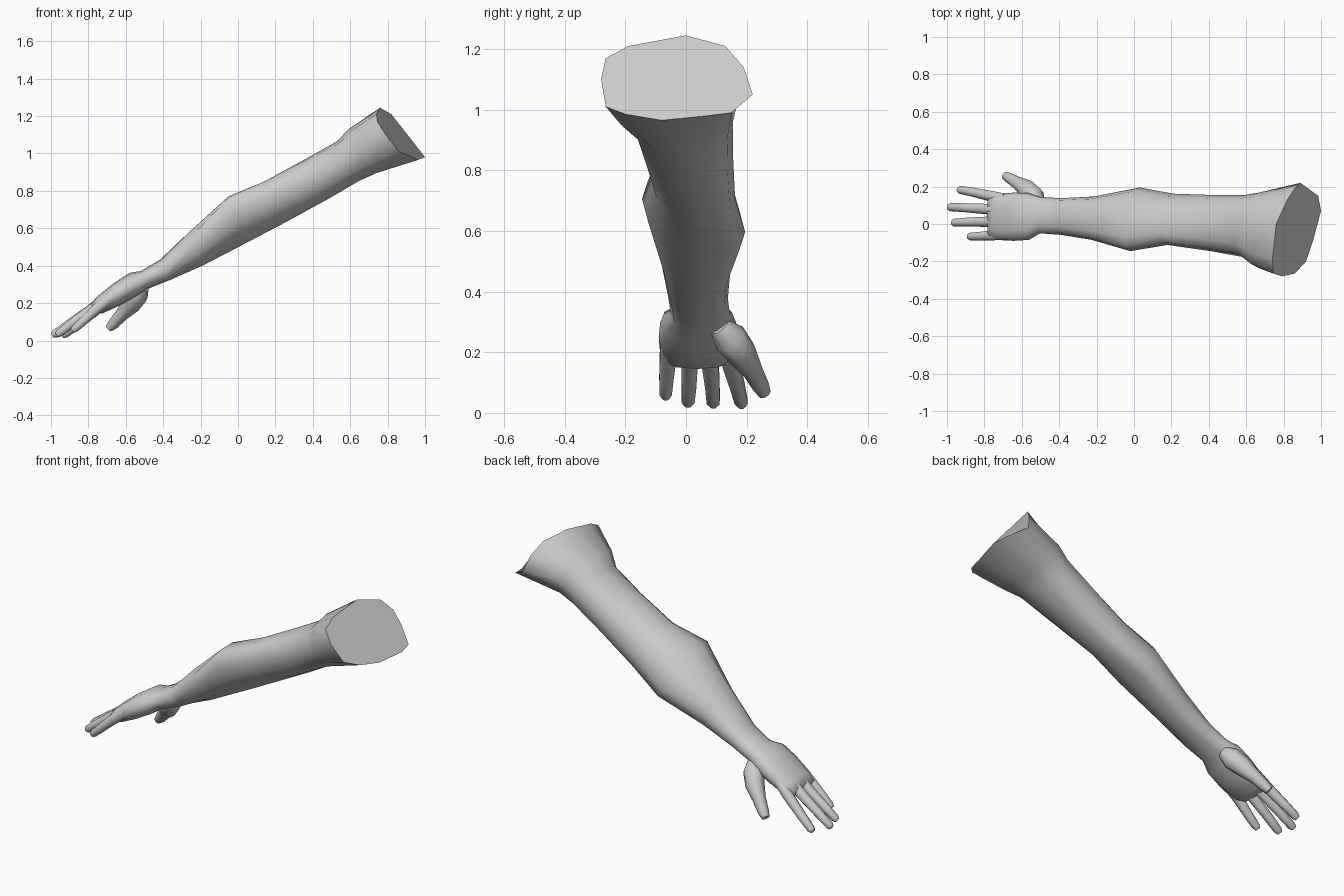
import bpy, bmesh, math
from mathutils import Vector

if "Cube" in bpy.data.objects:
    bpy.data.objects.remove(bpy.data.objects["Cube"])

skin = bpy.data.materials.new("plain grey")
skin.diffuse_color = (0.6, 0.6, 0.6, 1)
skin.use_nodes = True
skin.node_tree.nodes["Principled BSDF"].inputs["Base Color"].default_value = skin.diffuse_color
SIDES = 12


def loft(name, rings, angle=60):
    """Skin a list of point rings into one closed smooth mesh."""
    bm = bmesh.new()
    loops = [[bm.verts.new(p) for p in ring] for ring in rings]
    for a, b in zip(loops, loops[1:]):
        n = len(a)
        for i in range(n):
            j = (i + 1) % n
            bm.faces.new((a[i], a[j], b[j], b[i]))
    bm.faces.new(loops[0])
    bm.faces.new(loops[-1])
    bmesh.ops.recalc_face_normals(bm, faces=bm.faces)
    me = bpy.data.meshes.new(name)
    bm.to_mesh(me)
    bm.free()
    me.materials.append(skin)
    ob = bpy.data.objects.new(name, me)
    bpy.context.collection.objects.link(ob)
    bpy.ops.object.select_all(action='DESELECT')
    ob.select_set(True)
    bpy.context.view_layer.objects.active = ob
    bpy.ops.object.shade_smooth_by_angle(angle=math.radians(angle))
    return ob


def section(xt, zt, xb, zb, y0, y1, skew=0.0, power=0.85):
    """Rounded limb slice between a top and a bottom point, y0 to y1 wide."""
    ring = []
    for i in range(SIDES):
        a = 2 * math.pi * i / SIDES
        c, s = math.cos(a), math.sin(a)
        c = math.copysign(abs(c) ** power, c)
        s = math.copysign(abs(s) ** power, s)
        h = max(-1, min(1, c - skew * s))
        t = (1 - h) / 2
        ring.append((xt + (xb - xt) * t, (y0 + y1) / 2 + (y1 - y0) / 2 * s,
                     zt + (zb - zt) * t))
    return ring


def digit(name, path, sides=8):
    """Tapered tube through (x, y, z, radius) points."""
    pts = [Vector(p[:3]) for p in path]
    rings = []
    for k, p in enumerate(pts):
        d = (pts[min(k + 1, len(pts) - 1)] - pts[max(k - 1, 0)]).normalized()
        u = d.cross(Vector((0, 0, 1))).normalized()
        v = u.cross(d)
        r = path[k][3]
        rings.append([p + r * (u * math.cos(a) + v * math.sin(a))
                      for a in (2 * math.pi * (i + 0.5) / sides for i in range(sides))])
    return loft(name, rings)


# Slanted shoulder rim, from the top round by the back
rim = [(.76, 0, 1.245), (.82, .13, 1.21), (.86, .19, 1.14), (.89, .22, 1.05),
       (.985, .15, .99), (1, .07, .98), (.96, -.08, .965), (.92, -.2, .985),
       (.86, -.265, 1.01), (.79, -.28, 1.1), (.745, -.265, 1.17), (.74, -.19, 1.21)]

# Arm with palm, from the knuckles up to the shoulder
loft("arm_and_palm", [
    section(-.785, .20, -.77, .15, -.065, .14),
    section(-.75, .238, -.725, .145, -.085, .16),
    section(-.66, .31, -.625, .19, -.09, .168),
    section(-.58, .362, -.545, .235, -.085, .165),
    section(-.52, .372, -.485, .275, -.05, .145),
    section(-.42, .43, -.36, .325, -.058, .138),
    section(-.25, .59, -.19, .40, -.085, .147, .2),
    section(-.05, .772, .06, .53, -.145, .195, .45),
    section(.14, .85, .25, .63, -.112, .162, .3),
    section(.36, .97, .47, .75, -.145, .155, .1),
    section(.53, 1.065, .65, .855, -.178, .155),
    section(.59, 1.13, .74, .895, -.235, .167),
    rim], 75)

# Fingers
digit("index_finger", [(-.69, .135, .225, .030), (-.77, .15, .155, .030),
                       (-.86, .17, .085, .026), (-.925, .182, .035, .023), (-.94, .184, .025, .015)])
digit("middle_finger", [(-.71, .075, .22, .032), (-.79, .08, .163, .030),
                        (-.90, .087, .09, .026), (-.98, .09, .035, .023), (-.993, .09, .026, .015)])
digit("ring_finger", [(-.71, .012, .22, .032), (-.79, .012, .163, .029),
                      (-.89, .01, .09, .026), (-.955, .007, .04, .023), (-.97, .006, .028, .015)])
digit("little_finger", [(-.67, -.055, .235, .032), (-.75, -.06, .175, .029),
                        (-.82, -.065, .11, .025), (-.87, -.067, .065, .022), (-.885, -.067, .052, .015)])

# Thumb with its fleshy base
digit("thumb", [(-.51, .11, .285, .035), (-.535, .145, .245, .058), (-.57, .185, .195, .052),
                (-.62, .218, .14, .036), (-.665, .245, .09, .030), (-.69, .258, .065, .022)])
